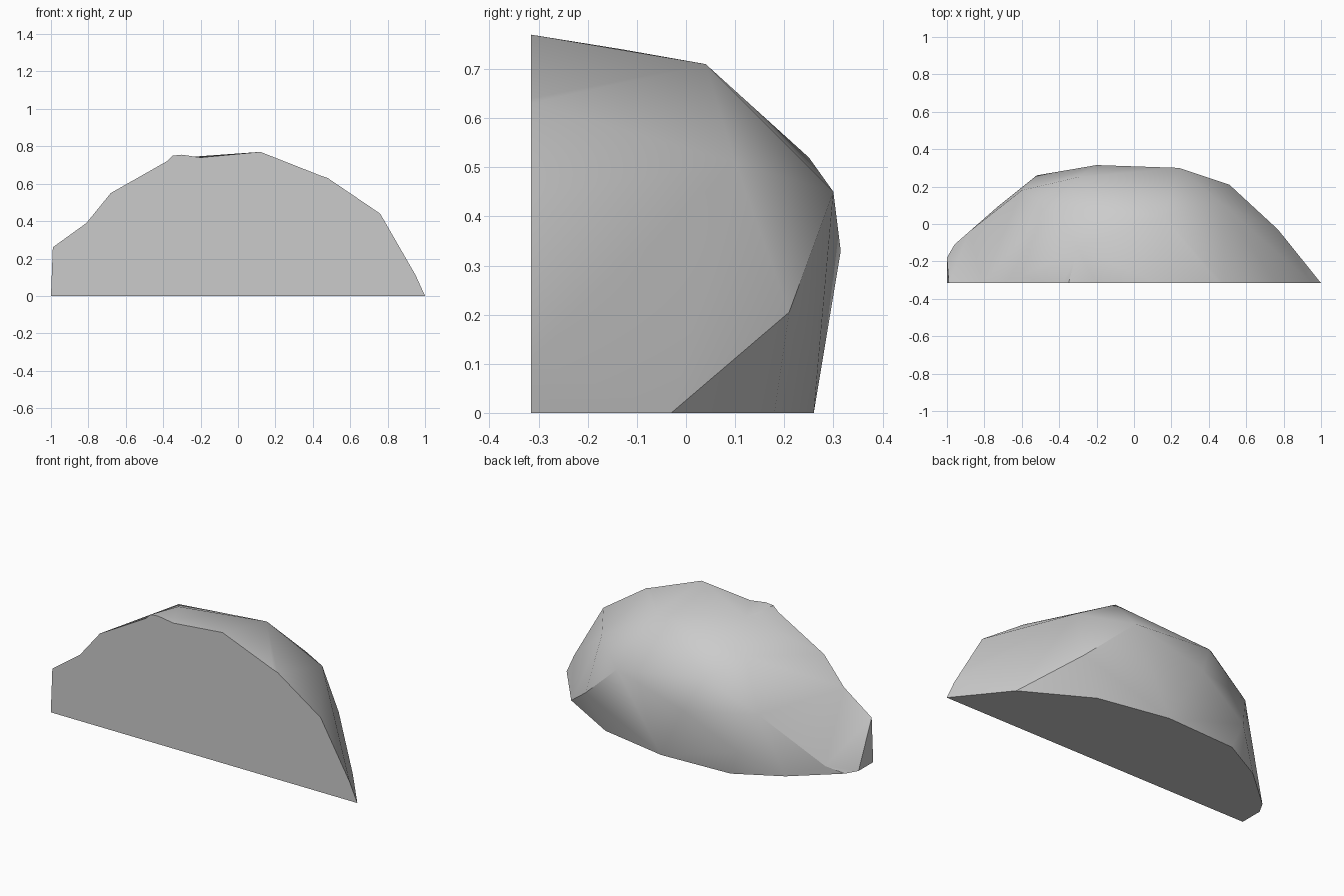
import bpy, bmesh, math
from mathutils import Vector
from mathutils.geometry import delaunay_2d_cdt

cube = bpy.data.objects.get("Cube")
if cube:
    bpy.data.objects.remove(cube, do_unlink=True)

FRONT = -0.316  # plane of the flat cut face

# Outline of the flat cut face, from the right end over the top
cut_outline = [(1, 0), (.95, .11), (.76, .44), (.48, .63), (.45, .64), (.12, .77), (-.2, .74),
               (-.3, .755), (-.35, .75), (-.38, .72), (-.68, .55), (-.81, .39), (-.99, .26), (-1, 0)]
# Outline on the ground, round the back
ground_outline = [(-1, -.18), (-.96, -.11), (-.72, .1), (-.46, .24), (-.02, .26), (.4, .18), (.77, -.03)]
# Corners of the facets on the rounded back
corners = {
    "crown": (.16, .04, .71), "crown_side": (-.3, -.13, .74),
    "shoulder": (.48, .1, .51), "brow": (.24, .3, .45), "low_side": (.51, .21, .205),
    "belly": (-.2, .315, .33), "back_ridge": (-.3, .25, .52), "notch": (-.45, .09, .63),
    "hip": (-.6, .18, .36), "heel": (-.52, .26, .15), "toe": (-.88, -.04, .05),
}
creases = [("shoulder", "crown"), ("crown", "brow"), ("shoulder", "brow"), ("low_side", "brow"),
           ("brow", "belly"), ("brow", "back_ridge"), ("belly", "back_ridge"),
           ("back_ridge", "notch"), ("back_ridge", "hip"), ("hip", "heel"), ("hip", "toe")]

cut = [Vector((x, FRONT, z)) for x, z in cut_outline]
ground = [Vector((x, y, 0)) for x, y in ground_outline]
points = cut + ground + [Vector(c) for c in corners.values()]
rim = len(cut) + len(ground)
index = {name: rim + i for i, name in enumerate(corners)}


def flatten(p):
    """Spread the rounded shell onto a plane, seen from the middle of the front edge."""
    d = Vector((p.x * .6, p.y - FRONT, p.z)).normalized()
    return Vector((d.x, (d.z - d.y) * math.sqrt(.5))) / (1 + (d.y + d.z) * math.sqrt(.5))


# Facet the shell between its rim and corners, keeping the main creases
edges = [(index[a], index[b]) for a, b in creases]
edges += [(1, index["shoulder"]), (rim - 1, index["low_side"]), (len(cut) - 2, index["toe"])]
result = delaunay_2d_cdt([flatten(p) for p in points], edges, [list(range(rim))], 1, 1e-6)
source, triangles = result[3], result[2]

bm = bmesh.new()
verts = [bm.verts.new(p) for p in points]
for tri in triangles:
    bm.faces.new([verts[source[i][0]] for i in tri])

# Flat cut face and flat underside
bm.faces.new(verts[:len(cut)])
bm.faces.new(verts[len(cut) - 1:rim] + [verts[0]])
bmesh.ops.recalc_face_normals(bm, faces=bm.faces)

mesh = bpy.data.meshes.new("rock")
bm.to_mesh(mesh)
bm.free()
rock = bpy.data.objects.new("rock", mesh)
bpy.context.collection.objects.link(rock)

stone = bpy.data.materials.new("grey_stone")
stone.use_nodes = True
colour = (.6, .6, .6, 1)
stone.diffuse_color = colour
stone.node_tree.nodes["Principled BSDF"].inputs["Base Color"].default_value = colour
mesh.materials.append(stone)

bpy.ops.object.select_all(action="DESELECT")
rock.select_set(True)
bpy.context.view_layer.objects.active = rock
bpy.ops.object.shade_smooth_by_angle(angle=math.radians(30))
